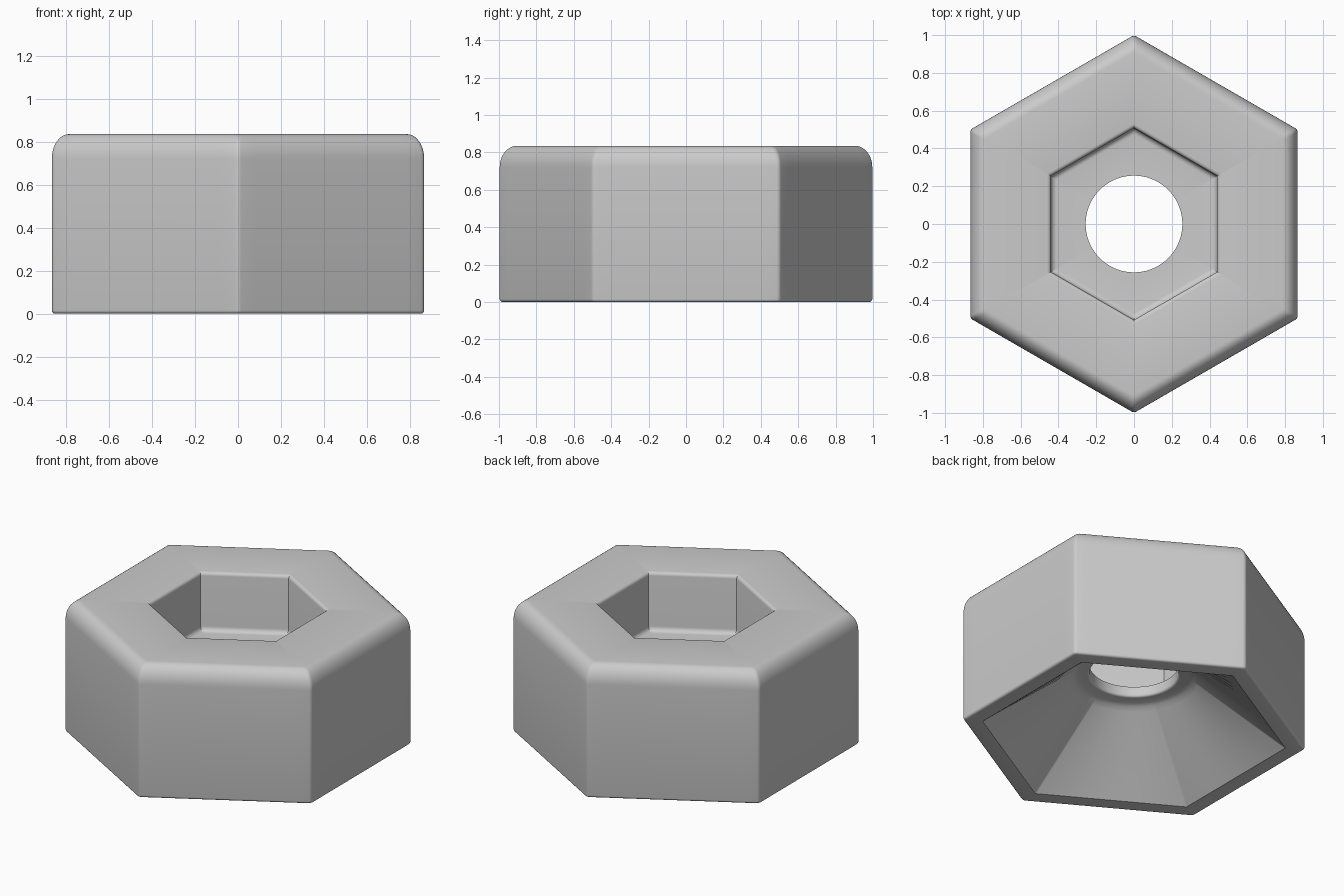
import bpy, bmesh
from math import sin, cos, tan, sqrt, atan2, radians, pi

cube = bpy.data.objects.get("Cube")
if cube:
    bpy.data.objects.remove(cube)

HEIGHT = 0.835
APOTHEM = cos(pi / 6)

steel = bpy.data.materials.new("plain_grey")
steel.use_nodes = True
grey = (0.6, 0.6, 0.6, 1)
steel.diffuse_color = grey
steel.node_tree.nodes["Principled BSDF"].inputs["Base Color"].default_value = grey

# Angles around one corner, denser near the corner for its small rounding
offsets = [-30, -25, -20, -15, -10, -5, -0.8, -0.4, 0, 0.4, 0.8, 5, 10, 15, 20, 25]
angles = [(radians(90 + 60 * k + o), radians(abs(o))) for k in range(6) for o in offsets]


def hex_radius(apothem, phi, rounding):
    """Distance to a hexagon outline at angle phi from its nearest corner."""
    centre = (apothem - rounding) / APOTHEM
    tangent = atan2(rounding / 2, centre + rounding * APOTHEM)
    if phi < tangent:
        return centre * cos(phi) + sqrt(rounding ** 2 - (centre * sin(phi)) ** 2)
    return apothem / cos(pi / 6 - phi)


def ring(bm, size, z, shape):
    verts = []
    for a, phi in angles:
        r = size if shape == "round" else hex_radius(size, phi, 0.025 if shape == "soft" else 0)
        verts.append(bm.verts.new((r * cos(a), r * sin(a), z)))
    return verts


def arc(size, z, ds, dz, start, end, shape, steps=6):
    """Elliptical fillet as a run of rings."""
    turn = [radians(start + (end - start) * i / steps) for i in range(steps + 1)]
    return [(size + ds * cos(t), z + dz * sin(t), shape) for t in turn]


# Closed section: outside, top, recess, hole, and flared underside
section = arc(APOTHEM - 0.015, 0.015, 0.015, 0.015, -90, 0, "soft", 4)
section += arc(APOTHEM - 0.08, HEIGHT - 0.115, 0.08, 0.115, 0, 90, "soft", 10)
section += arc(0.46, HEIGHT - 0.02, -0.02, 0.02, 90, 0, "sharp", 4)
section += arc(0.41, 0.495, 0.03, 0.03, 0, -90, "sharp", 5)
section += [(0.256, 0.465, "round")]
section += arc(0.271, 0.415, 0.015, 0.015, 180, 270, "round", 4)
section += [(0.325, 0.398, "round"), (0.35, 0.388, "round"), (0.375, 0.368, "round")]
section += [(0.885 * APOTHEM, 0.0, "sharp")]

bm = bmesh.new()
rings = [ring(bm, *s) for s in section]
for low, high in zip(rings, rings[1:] + rings[:1]):
    for i in range(len(angles)):
        j = (i + 1) % len(angles)
        bm.faces.new((low[i], low[j], high[j], high[i]))
bmesh.ops.recalc_face_normals(bm, faces=bm.faces)

mesh = bpy.data.meshes.new("hex_nut")
bm.to_mesh(mesh)
bm.free()
mesh.materials.append(steel)
nut = bpy.data.objects.new("hex_nut", mesh)
bpy.context.collection.objects.link(nut)

# Smooth fillets with crisp rims
bpy.ops.object.select_all(action="DESELECT")
nut.select_set(True)
bpy.context.view_layer.objects.active = nut
bpy.ops.object.shade_smooth_by_angle(angle=radians(32))
